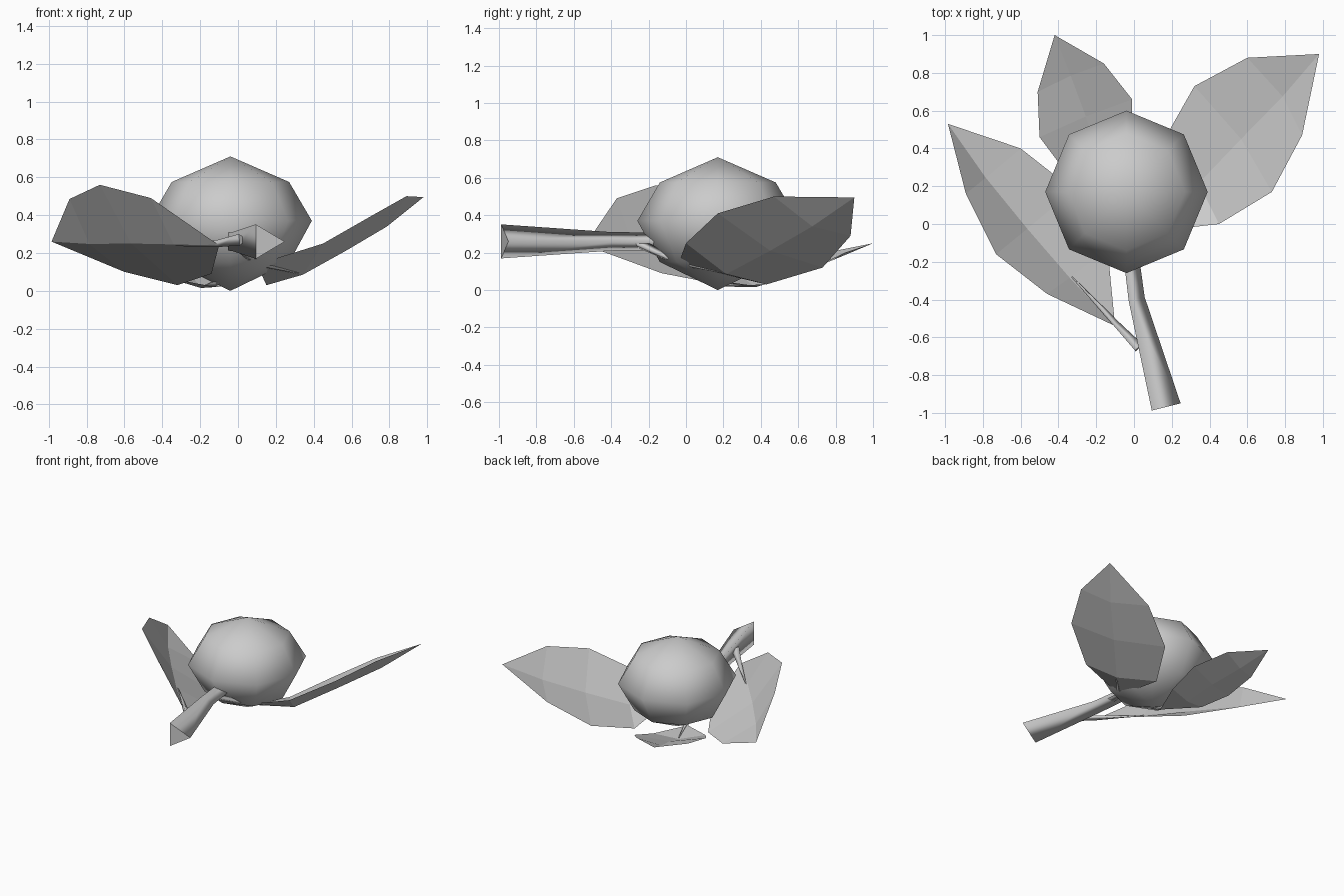
import bpy
import bmesh
import math
from mathutils import Vector

cube = bpy.data.objects.get("Cube")
if cube:
    bpy.data.objects.remove(cube, do_unlink=True)

GREY = (0.6, 0.6, 0.6, 1.0)
grey = bpy.data.materials.new("plain grey")
grey.use_nodes = True
grey.diffuse_color = GREY
grey.node_tree.nodes["Principled BSDF"].inputs["Base Color"].default_value = GREY


def add_object(name, bm, smooth):
    """Turn a bmesh into an object; n-gon caps of tubes stay flat."""
    bmesh.ops.recalc_face_normals(bm, faces=bm.faces)
    for face in bm.faces:
        face.smooth = smooth and face.material_index == 0
        face.material_index = 0
    mesh = bpy.data.meshes.new(name)
    bm.to_mesh(mesh)
    bm.free()
    mesh.materials.append(grey)
    obj = bpy.data.objects.new(name, mesh)
    bpy.context.collection.objects.link(obj)
    return obj


def lathe(name, profile, centre, sides):
    """Closed solid from (radius, height) rings between two poles."""
    bm = bmesh.new()
    bottom, *middle, top = profile
    rings = []
    for radius, z in middle:
        rings.append([bm.verts.new((centre[0] + radius * math.cos(math.tau * i / sides),
                                    centre[1] + radius * math.sin(math.tau * i / sides), z))
                      for i in range(sides)])
    poles = [bm.verts.new((*centre, z)) for z in (bottom, top)]
    for i in range(sides):
        j = (i + 1) % sides
        for low, high in zip(rings, rings[1:]):
            bm.faces.new((low[i], low[j], high[j], high[i]))
        bm.faces.new((poles[0], rings[0][j], rings[0][i]))
        bm.faces.new((poles[1], rings[-1][i], rings[-1][j]))
    return add_object(name, bm, True)


def tube(name, path):
    """Three-sided tube along (point, radius) pairs, one edge facing sideways."""
    bm = bmesh.new()
    points = [Vector(p) for p, _ in path]
    rings = []
    for k, (_, radius) in enumerate(path):
        along = (points[min(k + 1, len(path) - 1)] - points[max(k - 1, 0)]).normalized()
        side = along.cross(Vector((0, 0, 1))).normalized()
        up = side.cross(along)
        rings.append([bm.verts.new(points[k] + radius * (side * math.cos(a) + up * math.sin(a)))
                      for a in (0, math.tau / 3, -math.tau / 3)])
    for a, b in zip(rings, rings[1:]):
        for i in range(3):
            j = (i + 1) % 3
            bm.faces.new((a[i], a[j], b[j], b[i]))
    for cap in (rings[0], rings[-1]):
        bm.faces.new(cap).material_index = 1
    return add_object(name, bm, True)


def leaf(name, base, tip, rows, sag):
    """Folded blade: each row is a pair of rim points, the midrib sags between."""
    bm = bmesh.new()
    start, end = bm.verts.new(base), bm.verts.new(tip)
    strips = []
    for a, b in rows:
        mid = (Vector(a) + Vector(b)) / 2 + Vector(sag)
        strips.append([bm.verts.new(p) for p in (a, mid, b)])
    for i in (0, 1):
        bm.faces.new((start, strips[0][i], strips[0][i + 1]))
        for p, q in zip(strips, strips[1:]):
            bm.faces.new((p[i], q[i], q[i + 1], p[i + 1]))
        bm.faces.new((strips[-1][i], end, strips[-1][i + 1]))
    return add_object(name, bm, False)


# Round fruit
lathe("fruit", [0.0, (0.31, 0.15), (0.43, 0.37), (0.31, 0.575), 0.71], (-0.04, 0.17), 8)

# Main stem, flaring toward the cut end
tube("stem", [((0.145, -0.975, 0.26), 0.105), ((0.0, -0.4, 0.26), 0.058),
              ((-0.025, -0.2, 0.26), 0.055), ((-0.03, 0.05, 0.26), 0.05)])

# Leaves
leaf("left_leaf", (0.1, -0.04, 0.14), (0.98, 0.9, 0.495),
     [((0.15, 0.43, 0.03), (0.45, 0.0, 0.25)),
      ((0.32, 0.73, 0.12), (0.73, 0.17, 0.41)),
      ((0.6, 0.88, 0.29), (0.89, 0.47, 0.5))], (0.042, 0, -0.055))
leaf("right_leaf", (-0.1, -0.54, 0.24), (-0.985, 0.53, 0.26),
     [((-0.14, -0.13, 0.09), (-0.46, -0.37, 0.49)),
      ((-0.32, 0.18, 0.03), (-0.73, -0.16, 0.56)),
      ((-0.6, 0.4, 0.1), (-0.89, 0.16, 0.485))], (-0.04, -0.035, -0.045))
leaf("back_leaf", (-0.12, 0.15, 0.02), (-0.42, 1.0, 0.25),
     [((-0.01, 0.42, 0.03), (-0.38, 0.3, 0.07)),
      ((-0.01, 0.66, 0.11), (-0.5, 0.46, 0.14)),
      ((-0.16, 0.85, 0.2), (-0.51, 0.7, 0.19))], (0, 0.01, -0.035))

# Thin stalks joining the leaves to the stem
tube("left_leaf_stalk", [((-0.01, -0.26, 0.25), 0.03), ((0.1, -0.04, 0.15), 0.02),
                         ((0.34, 0.21, 0.09), 0.004)])
tube("right_leaf_stalk", [((0.02, -0.66, 0.27), 0.035), ((-0.1, -0.53, 0.25), 0.022),
                          ((-0.33, -0.28, 0.24), 0.004)])
tube("back_leaf_stalk", [((-0.03, -0.1, 0.22), 0.03), ((-0.11, 0.13, 0.04), 0.02),
                         ((-0.19, 0.36, 0.02), 0.004)])
